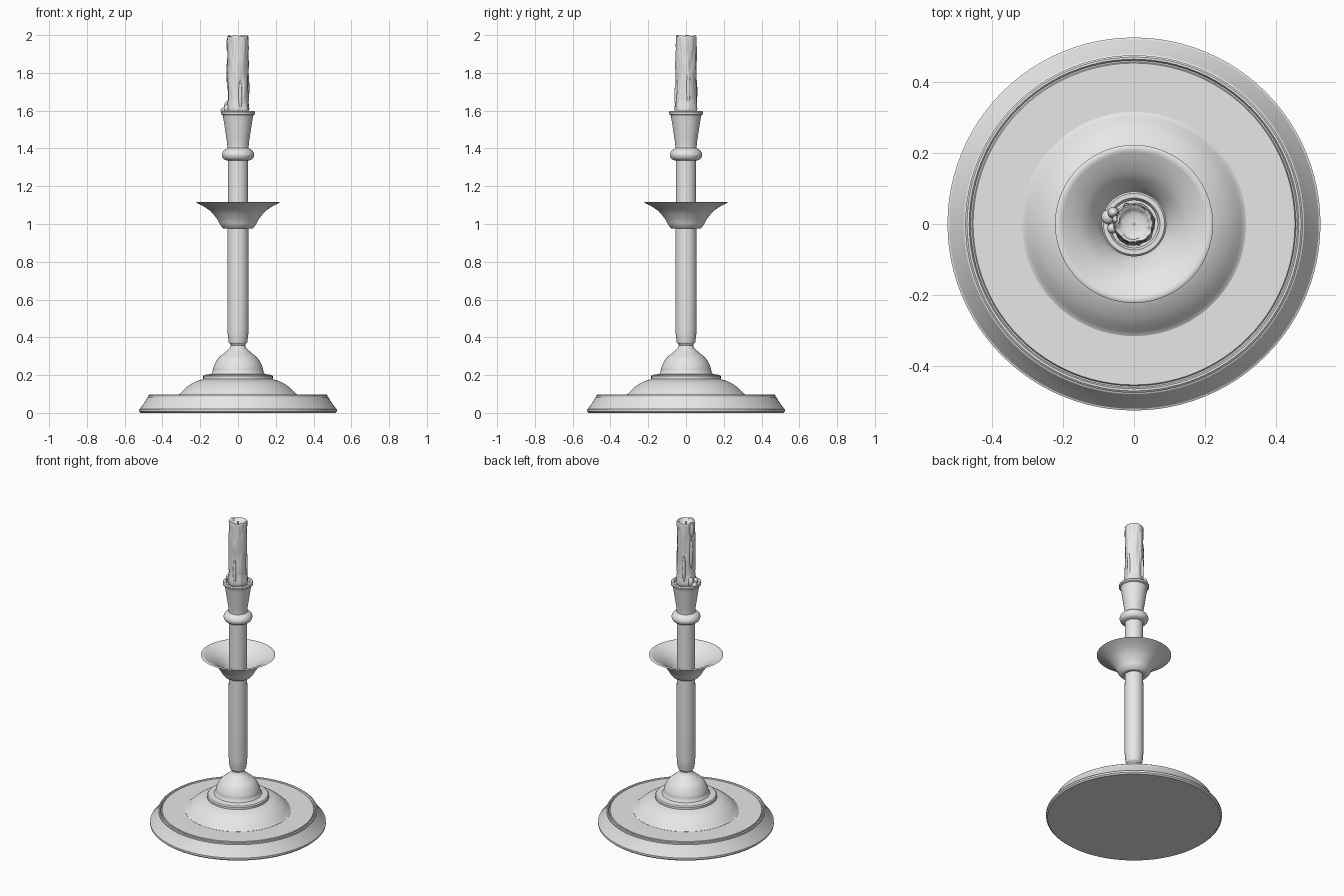
import bpy, bmesh, math
from mathutils import Vector, noise

cube = bpy.data.objects.get("Cube")
if cube:
    bpy.data.objects.remove(cube, do_unlink=True)

GREY = (0.8, 0.8, 0.8, 1.0)
mat = bpy.data.materials.new("plain grey")
mat.use_nodes = True
mat.diffuse_color = GREY
mat.node_tree.nodes["Principled BSDF"].inputs["Base Color"].default_value = GREY


def finish(name, bm, angle=35):
    bmesh.ops.remove_doubles(bm, verts=bm.verts, dist=0.0001)
    bmesh.ops.recalc_face_normals(bm, faces=bm.faces)
    mesh = bpy.data.meshes.new(name)
    bm.to_mesh(mesh)
    bm.free()
    mesh.materials.append(mat)
    obj = bpy.data.objects.new(name, mesh)
    bpy.context.collection.objects.link(obj)
    bpy.ops.object.select_all(action="DESELECT")
    bpy.context.view_layer.objects.active = obj
    obj.select_set(True)
    bpy.ops.object.shade_smooth_by_angle(angle=math.radians(angle))
    return obj


def spin(profile, steps=96):
    """Turn a profile of (radius, height) points around the z axis."""
    bm = bmesh.new()
    verts = [bm.verts.new((r, 0, z)) for r, z in profile]
    edges = [bm.edges.new(pair) for pair in zip(verts, verts[1:])]
    bmesh.ops.spin(bm, geom=verts + edges, axis=(0, 0, 1), cent=(0, 0, 0),
                   angle=math.tau, steps=steps, use_duplicate=False)
    return bm


def curve(points, n=5):
    """Smooth a few points into a flowing profile."""
    pts = [Vector(p) for p in [points[0], *points, points[-1]]]
    out = []
    for a, b, c, d in zip(pts, pts[1:], pts[2:], pts[3:]):
        for i in range(n):
            t = i / n
            out.append((b * 2 + (c - a) * t + (a * 2 - b * 5 + c * 4 - d) * t ** 2
                        + (b * 3 - a - c * 3 + d) * t ** 3) / 2)
    return out + [pts[-1]]


# Round foot with bevelled edge, fine groove and flat top
finish("foot_plate", spin([
    (0, 0), (0.515, 0), (0.524, 0.008), (0.524, 0.02),
    *curve([(0.519, 0.022), (0.496, 0.055), (0.478, 0.083)]),
    (0.474, 0.085), (0.474, 0.094), (0.469, 0.098), (0.463, 0.098),
    (0.459, 0.089), (0.455, 0.089), (0.452, 0.096), (0, 0.096)]), 28)

# Stepped dome and bell that carry the stem
finish("foot_dome", spin([
    (0, 0.09), (0.315, 0.09), (0.315, 0.097),
    *curve([(0.308, 0.101), (0.272, 0.136), (0.228, 0.164), (0.188, 0.177)]),
    (0.184, 0.18), (0.184, 0.194), (0.178, 0.201),
    *curve([(0.142, 0.206), (0.134, 0.222), (0.128, 0.248), (0.106, 0.288),
            (0.068, 0.321), (0.045, 0.342), (0.038, 0.36)]), (0, 0.365)]), 32)

# Stem with a small rounded collar at its foot
finish("stem", spin([
    (0, 0.35), (0.038, 0.355),
    *curve([(0.04, 0.363), (0.048, 0.371), (0.05, 0.382), (0.054, 0.41)]),
    (0.056, 0.45), (0.056, 0.8), (0.054, 1.1), (0.054, 1.34), (0, 1.34)], 64))

# Thin flared drip pan
outer = curve([(0.078, 0.977), (0.094, 0.995), (0.111, 1.026),
               (0.142, 1.064), (0.18, 1.092), (0.222, 1.114)])
inner = [(max(r - 0.007, 0.05), z + 0.006) for r, z in reversed(outer)]
inner[0] = (0.219, 1.116)
finish("drip_pan", spin([(0.05, 0.975), (0.072, 0.975), *outer, *inner,
                         (0.05, 0.988)]))

# Candle cup with ring moulding and open rim
finish("candle_cup", spin([
    (0, 1.33), (0.054, 1.335),
    *curve([(0.062, 1.337), (0.078, 1.346), (0.086, 1.366),
            (0.078, 1.386), (0.063, 1.397)]),
    *curve([(0.056, 1.402), (0.058, 1.43), (0.067, 1.49),
            (0.077, 1.556), (0.081, 1.576)]),
    (0.09, 1.581), (0.091, 1.592), (0.086, 1.598), (0.073, 1.598),
    (0.067, 1.585), (0, 1.585)], 64), 40)

# Candle with runs of wax and a hollow, uneven top
ROWS = 64
side = [(0.054, 1.56 + 0.43 * i / ROWS) for i in range(ROWS + 1)]
top = [(0.051, 1.996), (0.045, 1.994), (0.04, 1.983),
       (0.03, 1.978), (0.015, 1.976), (0, 1.975)]
bm = spin([(0, 1.56), *side, *top], 80)
for v in bm.verts:
    radius = math.hypot(v.co.x, v.co.y)
    if radius < 0.042:
        continue
    a = math.atan2(v.co.y, v.co.x)
    z = v.co.z
    p = Vector((math.cos(a) * 2.2, math.sin(a) * 2.2, z * 6))
    bump = 0.006 * noise.noise(p) + 0.003 * noise.noise(p * 2.3)
    foot = 0.006 * max(0, 1 - abs(z - 1.61) / 0.05)
    push = (radius + bump + foot) / radius
    v.co.x *= push
    v.co.y *= push
    if z > 1.985:
        v.co.z = min(2.0, z + 0.008 * noise.noise(p * 0.8))
finish("candle", bm, 50)

# Wick stub
finish("wick", spin([(0, 1.97), (0.004, 1.97), (0.004, 1.99), (0, 1.992)], 12))

# Hardened wax beads: centre and size of each
DRIPS = [(-0.072, 0.02, 1.602, 0.02, 0.016), (-0.058, 0.032, 1.62, 0.016, 0.03),
         (-0.06, -0.012, 1.612, 0.015, 0.02), (-0.049, 0.012, 1.95, 0.013, 0.045),
         (-0.05, 0.018, 1.8, 0.011, 0.1), (0.05, 0.012, 1.72, 0.01, 0.1),
         (0.012, -0.051, 1.68, 0.01, 0.08), (-0.02, 0.05, 1.7, 0.01, 0.09)]
bm = bmesh.new()
for x, y, z, wide, tall in DRIPS:
    new = bmesh.ops.create_uvsphere(bm, u_segments=16, v_segments=10, radius=1)["verts"]
    bmesh.ops.scale(bm, vec=(wide, wide, tall), verts=new)
    bmesh.ops.translate(bm, vec=(x, y, z), verts=new)
finish("wax_drips", bm, 60)
